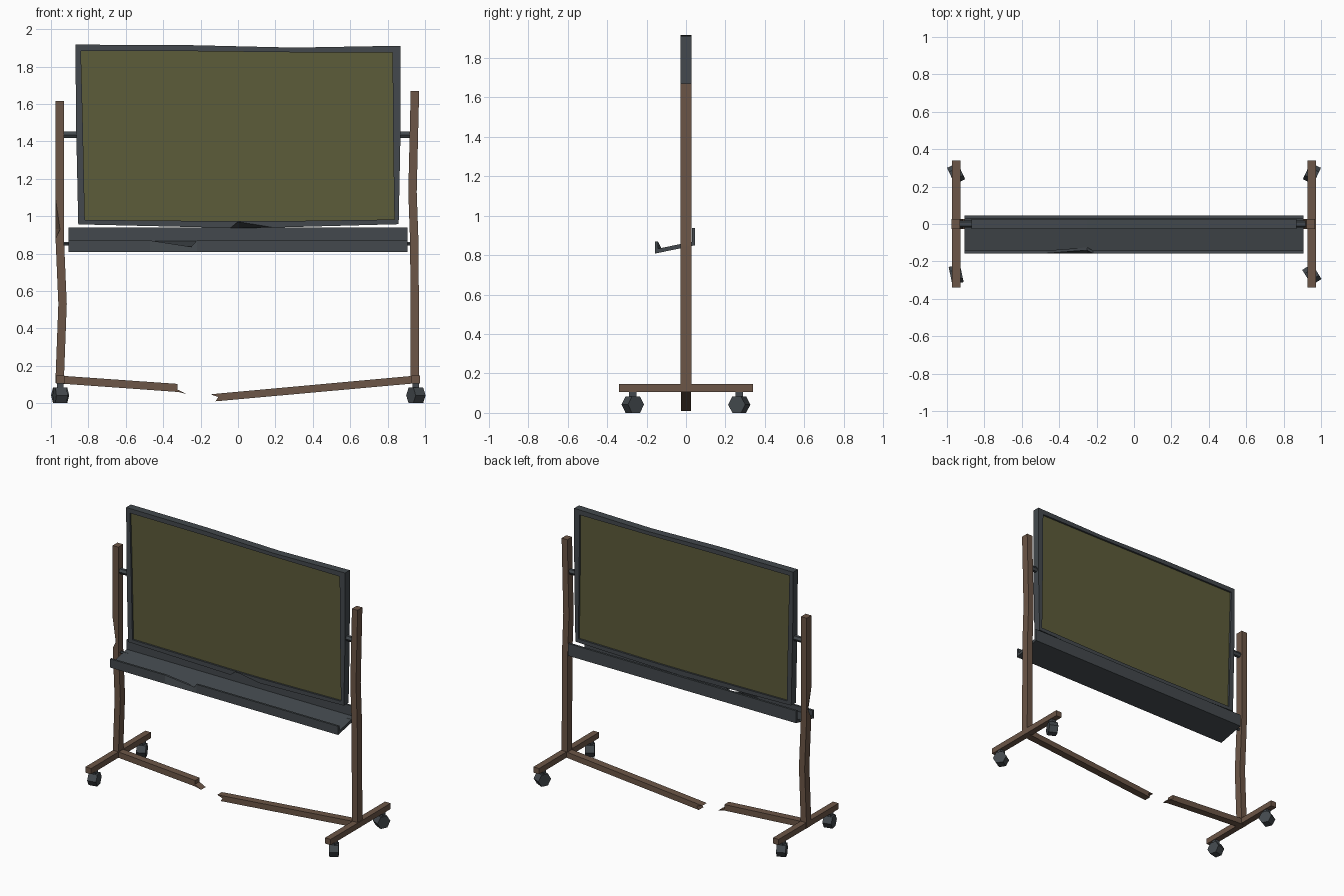
import bpy, bmesh, math
from mathutils import Matrix, Vector

if "Cube" in bpy.data.objects:
    bpy.data.objects.remove(bpy.data.objects["Cube"])


def material(name, rgb):
    m = bpy.data.materials.new(name)
    m.diffuse_color = (*rgb, 1)
    m.use_nodes = True
    m.node_tree.nodes["Principled BSDF"].inputs["Base Color"].default_value = m.diffuse_color
    return m


WOOD = material("worn_wood", (0.15, 0.093, 0.063))
METAL = material("dark_metal", (0.056, 0.066, 0.074))
OLIVE = material("olive_board", (0.108, 0.106, 0.042))


def finish(name, bm, mat):
    bmesh.ops.recalc_face_normals(bm, faces=bm.faces)
    mesh = bpy.data.meshes.new(name)
    bm.to_mesh(mesh)
    bm.free()
    mesh.materials.append(mat)
    ob = bpy.data.objects.new(name, mesh)
    bpy.context.collection.objects.link(ob)
    return ob


def loft(name, rings, mat, closed=False):
    """Skin equal-sized rings of points; cap the ends unless closed."""
    bm = bmesh.new()
    vs = [[bm.verts.new(p) for p in r] for r in rings]
    n = len(vs[0])
    pairs = list(zip(vs, vs[1:]))
    if closed:
        pairs.append((vs[-1], vs[0]))
    else:
        bm.faces.new(vs[0])
        bm.faces.new(vs[-1])
    for a, b in pairs:
        for i in range(n):
            j = (i + 1) % n
            bm.faces.new((a[i], a[j], b[j], b[i]))
    return finish(name, bm, mat)


def plate(name, outline, half, mat):
    """Front outline (x, z) extruded through y."""
    return loft(name, [[(x, y, z) for x, z in outline] for y in (-half, half)], mat)


def box(name, lo, hi, mat):
    return plate_box(name, lo, hi, mat)


def plate_box(name, lo, hi, mat):
    rings = [[(x, lo[1], lo[2]), (x, hi[1], lo[2]), (x, hi[1], hi[2]), (x, lo[1], hi[2])]
             for x in (lo[0], hi[0])]
    return loft(name, rings, mat)


def rod(name, centre, radius, length, sides, mat, turn=0.0):
    """Cylinder lying along x, turned about z."""
    bm = bmesh.new()
    bmesh.ops.create_cone(bm, cap_ends=True, segments=sides, radius1=radius,
                          radius2=radius, depth=length)
    # a corner of the polygon points along y
    bm.transform(Matrix.Translation(Vector(centre)) @ Matrix.Rotation(turn, 4, 'Z')
                 @ Matrix.Rotation(math.pi / 2, 4, 'Y'))
    return finish(name, bm, mat)


def post(name, path, mat, w=0.0225, d=0.027):
    rings = []
    for x, z, dent in path:
        rings.append([(x - w + dent, -d, z), (x + w, -d, z), (x + w, d, z), (x - w, d, z)])
    return loft(name, rings, mat)


# Bent upright posts, the left one dented
post("left_post", [(-0.954, 0.107, 0), (-0.938, 0.53, 0), (-0.953, 0.88, 0),
                   (-0.954, 0.93, 0.025), (-0.954, 1.1, 0), (-0.954, 1.615, 0)], WOOD)
post("right_post", [(0.946, 0.107, 0), (0.943, 0.85, 0), (0.933, 1.13, 0),
                    (0.946, 1.67, 0)], WOOD)

# Feet, casters and board pivots on both sides
turns = {(-1, -1): 12, (-1, 1): 25, (1, -1): 32, (1, 1): -25}
for side, label in ((-1, "left"), (1, "right")):
    x = side * 0.951
    plate_box(f"{label}_foot", (x - 0.0225, -0.34, 0.106), (x + 0.0225, 0.34, 0.147), WOOD)
    for end, where in ((-1, "front"), (1, "back")):
        y = end * 0.27
        plate_box(f"{label}_{where}_caster_stem", (x - 0.018, y - 0.018, 0.05),
                  (x + 0.018, y + 0.018, 0.107), METAL)
        rod(f"{label}_{where}_caster_wheel", (x, y, 0.042), 0.048, 0.062, 6, METAL,
            math.radians(turns[side, end]))
    rod(f"{label}_board_pivot", (side * 0.895, 0, 1.435), 0.02, 0.09, 6, METAL)
    rod(f"{label}_tray_pin", (side * 0.905, 0, 0.853), 0.01, 0.07, 6, METAL)

# Snapped bottom rail: two sagging halves with splintered ends
plate("left_rail", [(-0.95, 0.105), (-0.32, 0.06), (-0.275, 0.049), (-0.325, 0.074),
                    (-0.322, 0.103), (-0.95, 0.147)], 0.026, WOOD)
plate("right_rail", [(0.945, 0.106), (-0.12, 0.01), (-0.105, 0.033), (-0.147, 0.047),
                     (-0.09, 0.053), (0.945, 0.147)], 0.026, WOOD)

# Warped board frame: outer (x, z), inner (x, z), lift of the torn front lower edge
frame = [
    ((-0.869, 1.917), (-0.84, 1.884), 0),
    ((-0.25, 1.914), (-0.25, 1.882), 0),
    ((0.3, 1.901), (0.3, 1.876), 0),
    ((0.869, 1.911), (0.826, 1.874), 0),
    ((0.868, 1.4), (0.83, 1.4), 0),
    ((0.859, 0.957), (0.836, 0.982), 0),
    ((0.19, 0.939), (0.19, 0.973), 0),
    ((0.0, 0.936), (0.0, 0.973), 0.034),
    ((-0.04, 0.937), (-0.04, 0.973), 0),
    ((-0.854, 0.956), (-0.819, 0.98), 0),
    ((-0.866, 1.5), (-0.83, 1.5), 0),
]
rings = []
for (ox, oz), (ix, iz), lift in frame:
    rings.append([(ox, -0.027, oz + lift), (ox, 0.027, oz), (ix, 0.027, iz), (ix, -0.027, iz)])
loft("board_frame", rings, METAL, closed=True)

# Writing panel, slightly recessed on both faces
plate("writing_panel", [(ix * 1.005, iz + (0.008 if iz > 1.5 else -0.001))
                        for _, (ix, iz), _ in frame], 0.014, OLIVE)

# Sloped tray with back plate and a front lip dented in one spot
rings = []
for x, dip in ((-0.905, 0), (-0.47, 0), (-0.25, 0.034), (-0.22, 0), (0.905, 0)):
    push = dip * 0.5
    profile = [(-0.157, 0.808), (-0.157 + push, 0.87 - dip), (-0.142 + push, 0.87 - dip),
               (-0.142, 0.833), (0.03, 0.868), (0.03, 0.938), (0.045, 0.938), (0.045, 0.85)]
    rings.append([(x, y, z) for y, z in profile])
loft("tray", rings, METAL)
